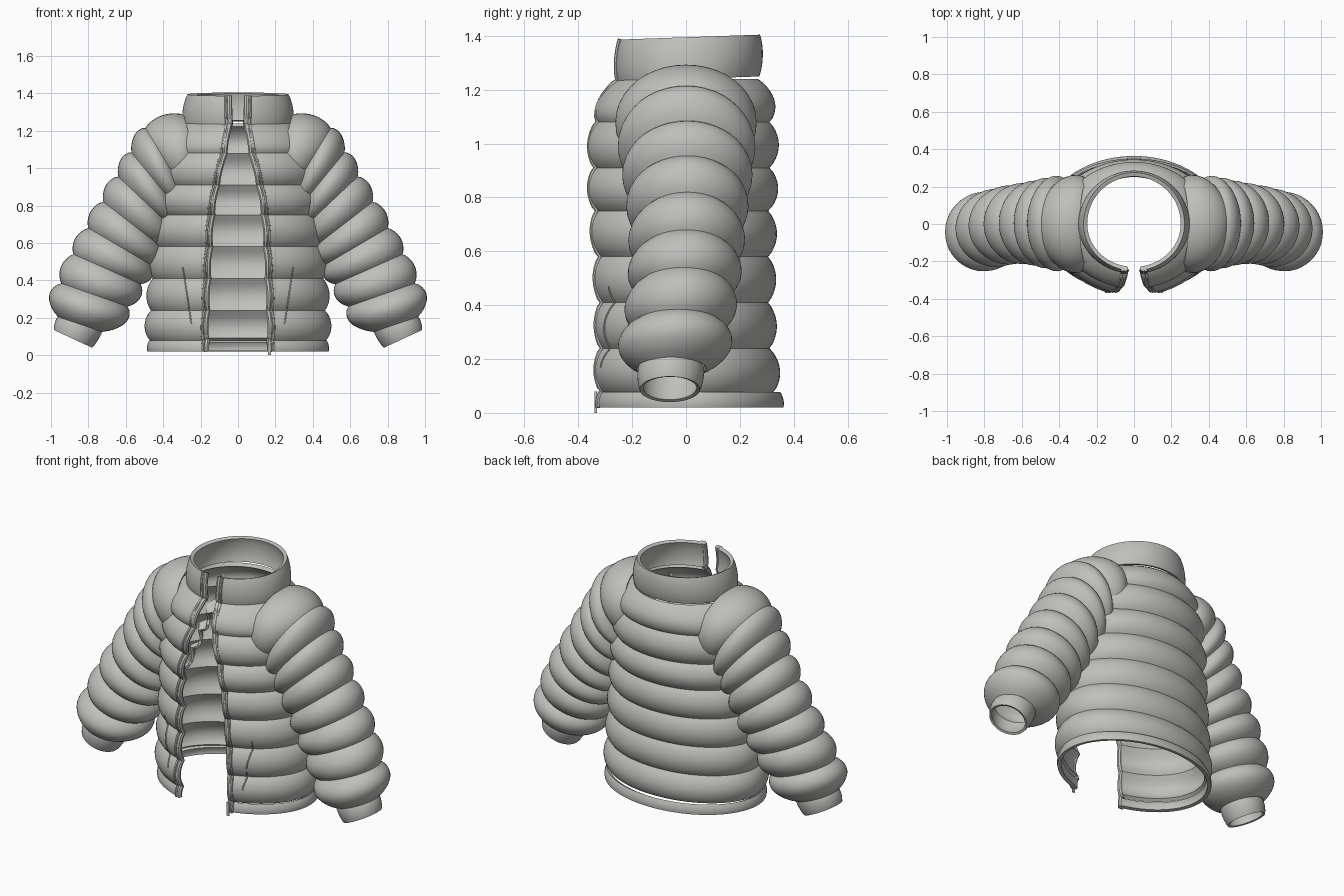
import bpy, bmesh, math
from mathutils import Vector

cube = bpy.data.objects.get("Cube")
if cube:
    bpy.data.objects.remove(cube)

grey = bpy.data.materials.new("light grey fabric")
grey.use_nodes = True
COLOUR = (0.52, 0.52, 0.5, 1)
grey.diffuse_color = COLOUR
grey.node_tree.nodes["Principled BSDF"].inputs["Base Color"].default_value = COLOUR


def activate(obj):
    bpy.ops.object.select_all(action='DESELECT')
    obj.select_set(True)
    bpy.context.view_layer.objects.active = obj


def shell(name, rows, closed, thickness, drop=None):
    """Skin a grid of point rows and thicken it inwards."""
    bm = bmesh.new()
    grid = [[bm.verts.new(p) for p in row] for row in rows]
    n = len(rows[0])
    for low, high in zip(grid, grid[1:]):
        for j in range(n if closed else n - 1):
            k = (j + 1) % n
            bm.faces.new((low[j], low[k], high[k], high[j]))
    if drop:
        hidden = [f for f in bm.faces if all(drop(v.co) for v in f.verts)]
        bmesh.ops.delete(bm, geom=hidden, context='FACES')
    mesh = bpy.data.meshes.new(name)
    bm.to_mesh(mesh)
    bm.free()
    obj = bpy.data.objects.new(name, mesh)
    bpy.context.collection.objects.link(obj)
    mesh.materials.append(grey)
    activate(obj)
    mod = obj.modifiers.new("thickness", 'SOLIDIFY')
    mod.thickness = thickness
    mod.offset = -1
    bpy.ops.object.modifier_apply(modifier=mod.name)
    bpy.ops.object.shade_smooth_by_angle(angle=math.radians(32))
    return obj


def cord(name, points, radius):
    """Round cord along a path, used for edgings and stitching."""
    curve = bpy.data.curves.new(name, 'CURVE')
    curve.dimensions = '3D'
    curve.bevel_depth = radius
    curve.bevel_resolution = 2
    curve.use_fill_caps = True
    spline = curve.splines.new('POLY')
    spline.points.add(len(points) - 1)
    for sp, p in zip(spline.points, points):
        sp.co = (*p, 1)
    obj = bpy.data.objects.new(name, curve)
    bpy.context.collection.objects.link(obj)
    curve.materials.append(grey)
    activate(obj)
    bpy.ops.object.convert(target='MESH')
    bpy.ops.object.shade_smooth_by_angle(angle=math.radians(40))


def lerp(a, b, u):
    return [p + (q - p) * u for p, q in zip(a, b)]


def puffs(seams, steps):
    """Yield section values and bulge for padded bands between seams."""
    for a, b in zip(seams, seams[1:]):
        for k in range(steps):
            u = k / steps
            yield lerp(a, b, u), a[-1] * math.sin(math.pi * u) ** 0.75
    yield list(seams[-1]), 0


# Torso sections: height, half width, front, back, half opening, bulge
HEM = [(0.02, 0.485, 0.35, 0.362, 0.168, 0.006), (0.078, 0.475, 0.34, 0.35, 0.166, 0)]
TORSO = [
    (0.078, 0.47, 0.335, 0.325, 0.166, 0.032),
    (0.24, 0.465, 0.335, 0.31, 0.162, 0.03),
    (0.41, 0.455, 0.335, 0.305, 0.156, 0.03),
    (0.58, 0.44, 0.34, 0.305, 0.146, 0.033),
    (0.75, 0.425, 0.35, 0.305, 0.135, 0.035),
    (0.91, 0.415, 0.35, 0.31, 0.11, 0.035),
    (1.08, 0.395, 0.335, 0.31, 0.07, 0.04),
    (1.24, 0.295, 0.25, 0.268, 0.042, 0),
]
COLLAR = [(1.24, 0.295, 0.258, 0.272, 0.042, 0.012), (1.395, 0.27, 0.25, 0.275, 0.046, 0)]


def torso_point(sec, bulge, t, tilt=0):
    z, a, front, back = sec[:4]
    depth = front if math.cos(t) > 0 else back
    y = -(depth + bulge) * math.cos(t)
    return Vector(((a + bulge) * math.sin(t), y, z + tilt * y))


def edge_angle(sec):
    return math.asin(sec[4] / sec[1])


def torso_rows(seams, steps, tilt=0, count=72):
    rows = []
    for sec, bulge in puffs(seams, steps):
        t0 = edge_angle(sec)
        rows.append([torso_point(sec, bulge, t0 + (2 * math.pi - 2 * t0) * j / count, tilt)
                     for j in range(count + 1)])
    return rows


shell("padded_body", torso_rows(TORSO, 10), False, 0.022)
shell("hem_band", torso_rows(HEM, 5), False, 0.022)
shell("collar", torso_rows(COLLAR, 8, 0.035), False, 0.022)


def section_at(z):
    z = min(max(z, TORSO[0][0]), TORSO[-1][0] - 0.001)
    for a, b in zip(TORSO, TORSO[1:]):
        if a[0] <= z < b[0]:
            u = (z - a[0]) / (b[0] - a[0])
            return lerp(a, b, u), a[-1] * math.sin(math.pi * u) ** 0.75


def inside_body(p):
    sec, _ = section_at(p.z)
    depth = sec[2] if p.y < 0 else sec[3]
    return math.hypot(p.x / sec[1], p.y / depth) < 0.95


# Sleeve seams: outer x, z, inner x, z, half depth, y centre, bulge
SLEEVE = [
    (0.29, 1.285, 0.20, 0.95, 0.23, 0.0, 0.035),
    (0.495, 1.215, 0.28, 0.86, 0.225, 0.0, 0.035),
    (0.57, 1.085, 0.32, 0.78, 0.215, 0.005, 0.034),
    (0.64, 0.955, 0.36, 0.69, 0.20, 0.005, 0.034),
    (0.72, 0.82, 0.41, 0.58, 0.185, 0.005, 0.034),
    (0.80, 0.68, 0.46, 0.48, 0.18, 0.0, 0.034),
    (0.88, 0.54, 0.52, 0.38, 0.175, -0.01, 0.036),
    (0.945, 0.385, 0.59, 0.26, 0.17, -0.03, 0.06),
    (0.962, 0.205, 0.725, 0.125, 0.13, -0.055, 0),
]
CUFF = [
    (0.962, 0.21, 0.725, 0.13, 0.122, -0.055, 0.006),
    (0.985, 0.135, 0.78, 0.04, 0.112, -0.06, 0),
]


def sleeve_rows(seams, steps, side, count=40):
    rows = []
    for sec, bulge in puffs(seams, steps):
        outer, inner = Vector((sec[0], 0, sec[1])), Vector((sec[2], 0, sec[3]))
        mid, arm = (outer + inner) / 2, (outer - inner) / 2
        arm += arm.normalized() * bulge
        row = []
        for j in range(count):
            phi = 2 * math.pi * j / count
            p = mid + arm * math.cos(phi)
            y = sec[5] - side * math.sin(phi) * (sec[4] + bulge)
            row.append(Vector((side * p.x, y, p.z)))
        rows.append(row)
    return rows


for side, label in ((1, "left"), (-1, "right")):
    shell(label + "_sleeve", sleeve_rows(SLEEVE, 10, side), True, 0.015, inside_body)
    shell(label + "_cuff", sleeve_rows(CUFF, 5, side), True, 0.014)

    # Front edging that follows the padding from hem to collar
    path = []
    for seams, tilt in ((HEM, 0), (TORSO, 0), (COLLAR, 0.035)):
        for sec, bulge in puffs(seams, 8):
            path.append(torso_point(sec, bulge * 0.8, side * edge_angle(sec), tilt))
    for p in path:
        p.y += 0.008
    cord(label + "_front_edging", path, 0.015)
    cord(label + "_zip_tape", [p + Vector((side * 0.018, -0.006, 0)) for p in path], 0.009)

    # Slanted pocket stitching
    stitch = []
    for i in range(25):
        u = i / 24
        sec, bulge = section_at(0.17 + 0.3 * u)
        x = 0.25 + 0.045 * u
        stitch.append(torso_point(sec, bulge, side * math.asin(x / (sec[1] + bulge))))
    cord(label + "_pocket_seam", stitch, 0.004)

# Zip end hanging below the hem
bpy.ops.mesh.primitive_cube_add(size=1, location=(0.168, -0.335, 0.04))
tail = bpy.context.object
tail.name = "zip_end"
tail.scale = (0.016, 0.008, 0.08)
tail.data.materials.append(grey)
